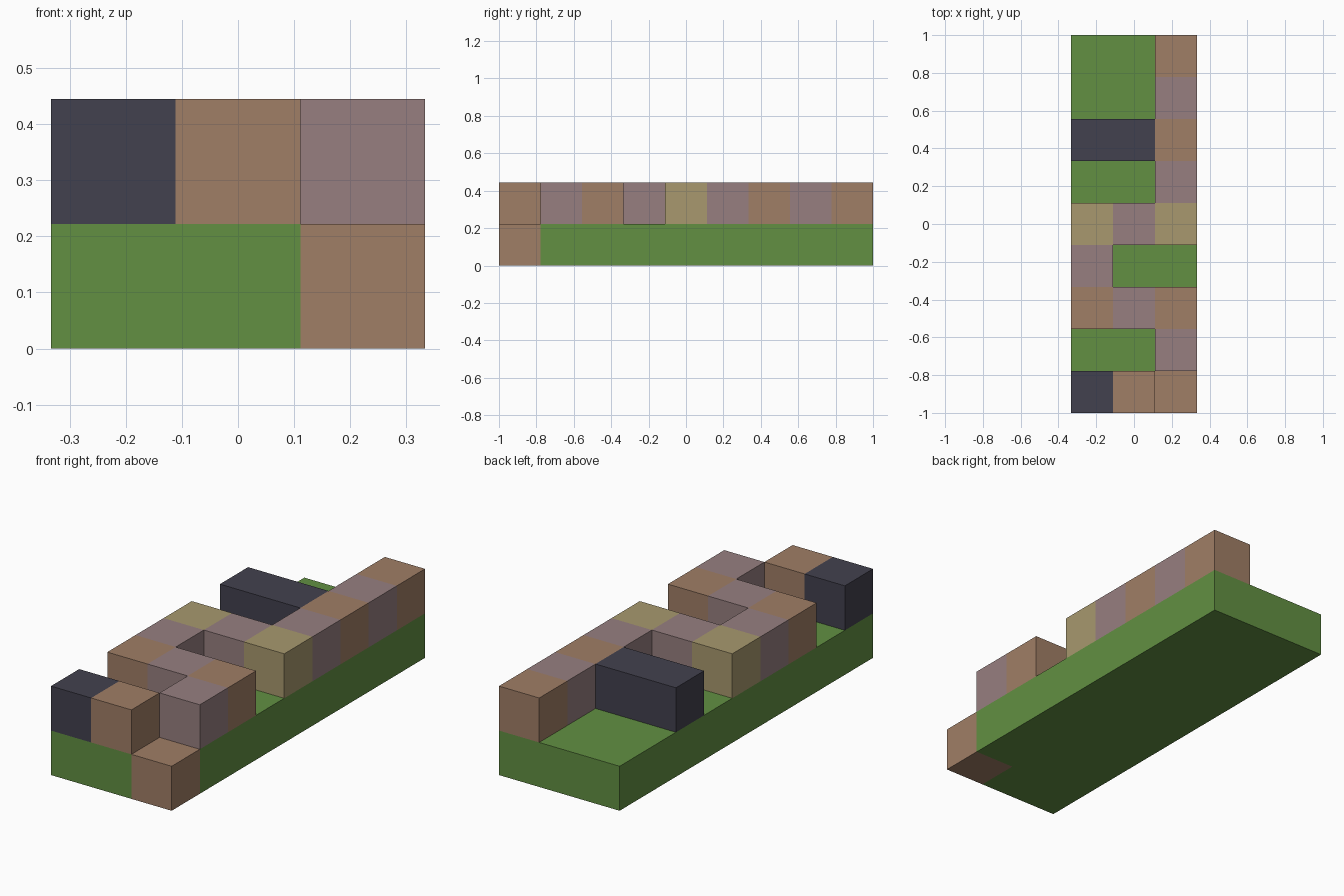
import bpy
import bmesh
from mathutils import Vector

if "Cube" in bpy.data.objects:
    bpy.data.objects.remove(bpy.data.objects["Cube"], do_unlink=True)

S = 2 / 9  # block size


def srgb(hex_code):
    vals = [int(hex_code[i:i + 2], 16) / 255 for i in (0, 2, 4)]
    return [v / 12.92 if v <= 0.04045 else ((v + 0.055) / 1.055) ** 2.4 for v in vals] + [1]


def material(name, hex_code):
    mat = bpy.data.materials.new(name)
    mat.use_nodes = True
    mat.diffuse_color = srgb(hex_code)
    bsdf = mat.node_tree.nodes["Principled BSDF"]
    bsdf.inputs["Base Color"].default_value = srgb(hex_code)
    bsdf.inputs["Roughness"].default_value = 0.9
    return mat


MATS = {
    "G": material("grass green", "629042"),
    "B": material("clay brown", "A07E66"),
    "M": material("dusty mauve", "977F80"),
    "T": material("sandy tan", "A8996E"),
    "D": material("slate", "42414E"),
}

# Block plans, one string per row from front to back, columns from right to left
LOWER = ["GGB"] + ["GGG"] * 8
UPPER = ["DB.", "..M", "BMB", "M..", "TMT", "..M", "DDB", "..M", "..B"]
BLOCKS = {(x, y, z): key
          for z, plan in enumerate((LOWER, UPPER))
          for y, row in enumerate(plan)
          for x, key in enumerate(row) if key != "."}


def build_part(name, layer, keys):
    """Join the blocks of one layer and colour set, leaving out hidden faces."""
    bm = bmesh.new()
    for cell, key in BLOCKS.items():
        if cell[2] != layer or key not in keys:
            continue
        centre = Vector(((cell[0] - 1) * S, (cell[1] - 4) * S, (cell[2] + 0.5) * S))
        cube = bmesh.ops.create_cube(bm, size=S)["verts"]
        bmesh.ops.translate(bm, verts=cube, vec=centre)
        hidden = []
        for face in {f for v in cube for f in v.link_faces}:
            face.material_index = keys.index(key)
            step = (face.calc_center_median() - centre).normalized()
            if tuple(c + round(s) for c, s in zip(cell, step)) in BLOCKS:
                hidden.append(face)
        bmesh.ops.delete(bm, geom=hidden, context="FACES")
    bmesh.ops.remove_doubles(bm, verts=bm.verts[:], dist=0.001)
    # Merge flat faces of the same colour
    bmesh.ops.dissolve_limit(bm, angle_limit=0.01, verts=bm.verts[:],
                             edges=bm.edges[:], delimit={"MATERIAL"})
    mesh = bpy.data.meshes.new(name)
    bm.to_mesh(mesh)
    bm.free()
    for key in keys:
        mesh.materials.append(MATS[key])
    bpy.context.collection.objects.link(bpy.data.objects.new(name, mesh))


build_part("grass_base", 0, "G")
build_part("corner_step", 0, "B")
build_part("winding_path", 1, "BMT")
build_part("slate_blocks", 1, "D")
